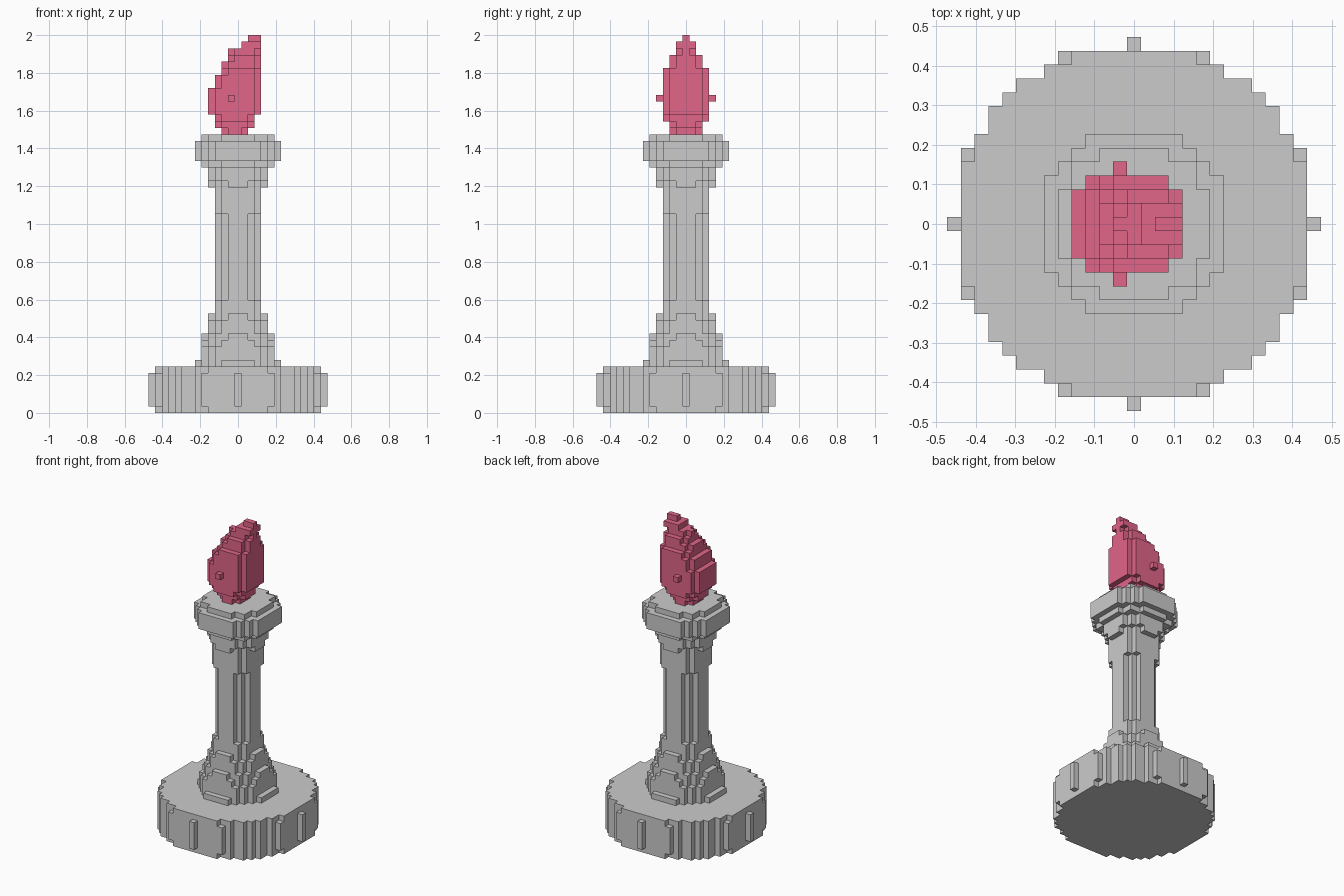
import bpy, bmesh

if "Cube" in bpy.data.objects:
    bpy.data.objects.remove(bpy.data.objects["Cube"])

H = 2 / 57  # block size: the model is 57 block layers tall


def disc(r):
    """Blocks of a round layer of radius r (in blocks), centred on the axis."""
    n = int(r) + 1
    return {(i, j) for i in range(-n, n + 1) for j in range(-n, n + 1)
            if i * i + j * j <= r * r}


def oval(a, b, n):
    """Blocks of an off-centre oval layer: columns a..b, rows -n..n."""
    c, rx = (a + b) / 2, (b - a) / 2
    return {(i, j) for i in range(a, b + 1) for j in range(-n, n + 1)
            if ((i - c) / (rx + .4)) ** 2 + (j / (n + .4)) ** 2 <= 1.2}


def build(name, first, layers, color=None):
    """Stack the layers and skin only the exposed block sides."""
    cells = {(i, j, first + k) for k, layer in enumerate(layers) for i, j in layer}
    bm = bmesh.new()
    verts = {}

    def vert(p):
        if p not in verts:
            x, y, z = p
            verts[p] = bm.verts.new(((x - .5) * H, (y - .5) * H, z * H))
        return verts[p]

    for cell in cells:
        for axis in range(3):
            u, v = (axis + 1) % 3, (axis + 2) % 3
            for side in (0, 1):
                near = list(cell)
                near[axis] += 2 * side - 1
                if tuple(near) in cells:
                    continue
                loop = []
                for du, dv in ((0, 0), (1, 0), (1, 1), (0, 1)):
                    p = list(cell)
                    p[axis] += side
                    p[u] += du
                    p[v] += dv
                    loop.append(vert(tuple(p)))
                bm.faces.new(loop if side else loop[::-1])
    mesh = bpy.data.meshes.new(name)
    bm.to_mesh(mesh)
    bm.free()
    ob = bpy.data.objects.new(name, mesh)
    bpy.context.collection.objects.link(ob)
    if color:
        mat = bpy.data.materials.new(name + "_color")
        mat.diffuse_color = color
        mat.use_nodes = True
        mat.node_tree.nodes["Principled BSDF"].inputs["Base Color"].default_value = mat.diffuse_color
        mesh.materials.append(mat)
    return ob


# Round foot with slightly eased rims
build("base", 0, [disc(r) for r in [12.9] + [13.01] * 5 + [12.9]])

# Flared column: foot flare, shaft, neck flare
flare = [6.4, 5.95, 5.85, 5.5, 5.2, 4.9, 4.5, 4.15]
shaft = [3.7] * 2 + [3.3] * 13 + [3.7] * 4
neck = [4.15, 4.5, 4.9]
build("column", 7, [disc(r) for r in flare + shaft + neck])

# Cup under the flame
build("cup", 37, [disc(r) for r in [5.7, 6.75, 6.75, 6.75, 5.7]])

# Leaning flame: first column, last column, half depth per layer
rows = [(-2, 1, 2), (-3, 2, 2), (-3, 2, 3), (-4, 3, 3), (-4, 3, 3), (-4, 3, 3),
        (-4, 3, 3), (-3, 3, 3), (-3, 3, 3), (-2, 3, 3), (-2, 3, 2), (-1, 3, 2),
        (-1, 3, 1), (1, 3, 1), (2, 3, 0)]
flame = [oval(*r) for r in rows]
flame[5] |= {(-1, 4), (-1, -4)}  # widest point
build("flame", 42, flame, (0.75, 0.13, 0.25, 1))
